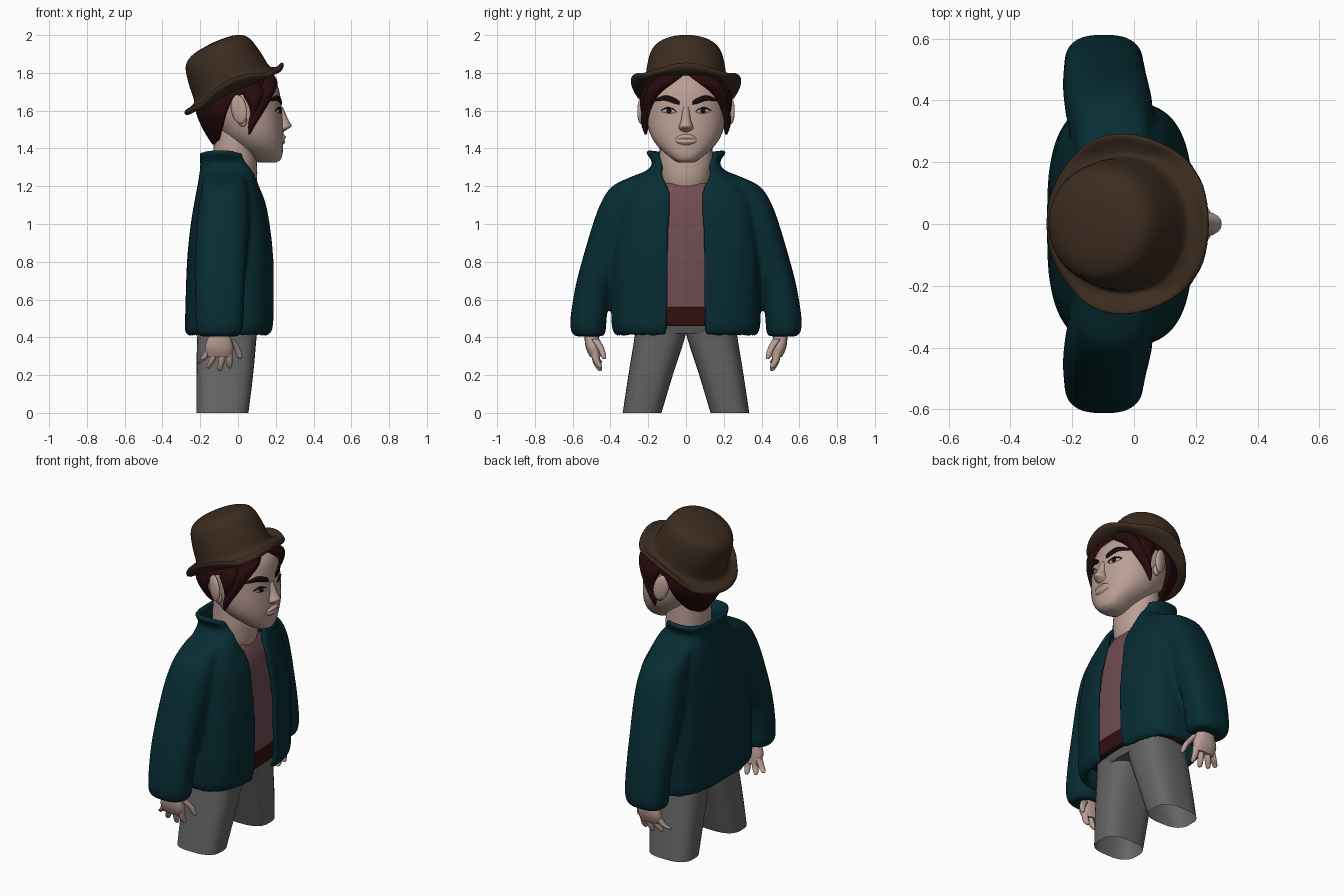
import bpy, bmesh, math
from mathutils import Matrix

if "Cube" in bpy.data.objects:
    bpy.data.objects.remove(bpy.data.objects["Cube"], do_unlink=True)

PARTS = []


def material(name, color):
    mat = bpy.data.materials.new(name)
    mat.use_nodes = True
    mat.diffuse_color = (*color, 1)
    shader = next(n for n in mat.node_tree.nodes if n.type == 'BSDF_PRINCIPLED')
    shader.inputs["Base Color"].default_value = (*color, 1)
    shader.inputs["Roughness"].default_value = 0.9
    return mat


TEAL = material("jacket teal", (.002, .025, .033))
SKIN = material("skin", (.5, .35, .3))
FELT = material("hat brown", (.045, .025, .014))
HAIR = material("dark red hair", (.02, .003, .004))
MAUVE = material("shirt mauve", (.165, .075, .088))
GREY = material("trouser grey", (.13, .13, .13))
LEATHER = material("belt leather", (.03, .005, .005))
DARK = material("brow and iris dark", (.01, .003, .003))
WHITE = material("eye white", (.5, .43, .4))


def add_object(name, bm, mat):
    mesh = bpy.data.meshes.new(name)
    bm.to_mesh(mesh)
    bm.free()
    mesh.materials.append(mat)
    obj = bpy.data.objects.new(name, mesh)
    bpy.context.collection.objects.link(obj)
    PARTS.append(obj)
    return obj


def thicken(obj, amount):
    mod = obj.modifiers.new("thickness", 'SOLIDIFY')
    mod.thickness = amount
    mod.offset = -1


def select(objects):
    bpy.ops.object.select_all(action='DESELECT')
    for obj in objects:
        obj.select_set(True)
    bpy.context.view_layer.objects.active = objects[0]


def smooth_rows(rows, steps=4):
    """Catmull-Rom interpolation between cross-section rows."""
    out = []
    for i in range(len(rows) - 1):
        a, b = rows[max(i - 1, 0)], rows[i]
        c, d = rows[i + 1], rows[min(i + 2, len(rows) - 1)]
        for k in range(steps):
            t = k / steps
            out.append([q + t / 2 * (r - p + t * (2 * p - 5 * q + 4 * r - s
                        + t * (3 * (q - r) + s - p)))
                        for p, q, r, s in zip(a, b, c, d)])
    return out + [list(rows[-1])]


def power(value, exponent):
    return math.copysign(abs(value) ** exponent, value)


def loft(name, mat, rows, e=2.2, n=32, is_open=False, caps=True):
    """Skin rows of (z, back x, front x, low y, high y, front opening angle)."""
    bm = bmesh.new()
    rings = []
    for z, x0, x1, y0, y1, gap in smooth_rows(rows):
        span = 2 * (math.pi - gap) if is_open else 2 * math.pi
        start = gap if is_open else 0
        count = n + 1 if is_open else n
        ring = []
        for i in range(count):
            t = start + span * i / n
            x = (x0 + x1) / 2 + (x1 - x0) / 2 * power(math.cos(t), 2 / e)
            y = (y0 + y1) / 2 + (y1 - y0) / 2 * power(math.sin(t), 2 / e)
            ring.append(bm.verts.new((x, y, z)))
        rings.append(ring)
    for low, high in zip(rings, rings[1:]):
        for i in range(n):
            j = (i + 1) % len(low)
            bm.faces.new((low[i], low[j], high[j], high[i]))
    if caps and not is_open:
        bm.faces.new(rings[0][::-1])
        bm.faces.new(rings[-1])
    return add_object(name, bm, mat)


def centred(rows):
    """Rows of (z, back, front, half width) become full rows."""
    return [(z, x0, x1, -w, w, 0) for z, x0, x1, w in rows]


def sided(rows, s):
    """Rows of (z, back, front, inner y, outer y) placed on side s."""
    return [(z, x0, x1, *sorted((s * a, s * b)), 0) for z, x0, x1, a, b in rows]


def strand(name, mat, points, s, n=12):
    """Tapered strand through (x, y, z, x radius, y radius), lowest point first."""
    rows = [(z, x - rx, x + rx, y - ry, y + ry) for x, y, z, rx, ry in points]
    return loft(name, mat, sided(rows, s), 2, n)


# Trousers, open at the knee, and belt
for s, side in ((1, "left"), (-1, "right")):
    loft(side + "_trouser_leg", GREY, sided([
        (0, -.22, .055, .13, .335), (.2, -.22, .08, .07, .305),
        (.42, -.215, .1, .0, .27), (.5, -.2, .11, .0, .27)], s), 2.8, caps=False)
loft("trouser_waist", GREY, centred([
    (.42, -.2, .1, .26), (.48, -.2, .12, .28), (.55, -.2, .125, .28)]), 2.6)
loft("belt", LEATHER, centred([
    (.46, -.2, .14, .28), (.47, -.21, .15, .29),
    (.55, -.21, .15, .29), (.56, -.2, .14, .28)]), 2.8)

# Shirt
loft("shirt", MAUVE, centred([
    (.54, -.2, .145, .29), (.8, -.2, .15, .31), (1, -.19, .14, .3),
    (1.12, -.18, .125, .27), (1.18, -.17, .103, .2), (1.215, -.15, .085, .14)]), 2.6)

# Jacket body with open front and standing collar
JACKET = [
    (.405, -.255, .15, .37, .1), (.43, -.28, .18, .385, .1), (.5, -.28, .19, .395, .1),
    (.8, -.27, .19, .39, .095), (1, -.25, .17, .37, .09), (1.12, -.23, .145, .35, .085),
    (1.2, -.215, .115, .31, .095), (1.26, -.205, .1, .24, .125), (1.3, -.2, .085, .19, .13),
    (1.33, -.2, .065, .18, .135), (1.38, -.205, .04, .215, .155)]
ROUND = 3
jacket = loft("jacket", TEAL, [
    (z, x0, x1, -w, w, math.asin((gap / w) ** (ROUND / 2)))
    for z, x0, x1, w, gap in JACKET], ROUND, 48, True)
thicken(jacket, .03)
jacket_pieces = [jacket]

for s, side in ((1, "left"), (-1, "right")):
    # Sleeve
    sleeve = loft(side + "_sleeve", TEAL, sided([
        (.405, -.2, .0, .44, .585), (.43, -.22, .02, .425, .607), (.5, -.225, .03, .42, .612),
        (.66, -.228, .035, .395, .587), (.8, -.23, .045, .33, .552), (1, -.22, .06, .25, .493),
        (1.12, -.205, .06, .2, .447), (1.2, -.19, .05, .15, .39), (1.25, -.18, .04, .12, .29),
        (1.28, -.16, .02, .12, .21)], s), 2.6)
    PARTS.remove(sleeve)
    jacket_pieces.append(sleeve)
    # Hand with four fingers and a thumb
    loft(side + "_palm", SKIN, sided([
        (.295, -.165, -.035, .452, .508), (.35, -.175, -.025, .455, .532),
        (.44, -.14, -.05, .465, .54)], s), 2.4, 16)
    fingers = ((-.155, -.205, .26), (-.12, -.155, .235), (-.08, -.095, .222), (-.048, -.045, .235))
    for i, (base, tip, low) in enumerate(fingers):
        mid = (base + tip) / 2
        strand(f"{side}_finger_{i + 1}", SKIN, [
            (tip, .455, low, .004, .004), (tip, .458, low + .01, .013, .014),
            (mid, .475, (low + .32) / 2, .017, .019), (base, .485, .33, .02, .022)], s)
    strand(side + "_thumb", SKIN, [
        (.01, .432, .285, .004, .004), (.01, .435, .295, .013, .013),
        (-.005, .45, .34, .018, .018), (-.04, .48, .39, .022, .022)], s)

# Weld sleeves into the body with soft shoulder folds
select(jacket_pieces)
bpy.ops.object.convert(target='MESH')
bpy.ops.object.join()
weld = jacket.modifiers.new("weld", 'REMESH')
weld.mode = 'VOXEL'
weld.voxel_size = .011
weld.use_smooth_shade = True
soften = jacket.modifiers.new("soften", 'SMOOTH')
soften.factor = .5
soften.iterations = 12

# Neck and head
loft("neck", SKIN, centred([
    (1.12, -.13, .06, .09), (1.22, -.14, .098, .125), (1.32, -.135, .1, .14),
    (1.4, -.13, .09, .14), (1.5, -.12, .08, .14)]), 2.2)
HEAD = [
    (1.325, .11, .2, .04), (1.34, .08, .225, .068), (1.37, .04, .236, .105),
    (1.41, -.02, .238, .148), (1.46, -.08, .24, .182), (1.52, -.13, .238, .203),
    (1.6, -.18, .232, .215), (1.67, -.2, .225, .216), (1.75, -.19, .2, .19),
    (1.82, -.17, .12, .13)]
loft("head", SKIN, centred(HEAD), 2.2, 40)
loft("nose", SKIN, centred([
    (1.488, .2, .243, .02), (1.503, .2, .264, .038), (1.52, .2, .284, .036),
    (1.555, .2, .265, .025), (1.62, .19, .238, .018)]), 2, 16)
loft("lips", SKIN, centred([
    (1.418, .2, .238, .035), (1.434, .2, .25, .055), (1.447, .2, .246, .062),
    (1.46, .2, .255, .052), (1.476, .2, .239, .03)]), 2.2, 24)


def face_x(y, z):
    """Front surface of the head at a given side offset and height."""
    for a, b in zip(HEAD, HEAD[1:]):
        if a[0] <= z <= b[0]:
            t = (z - a[0]) / (b[0] - a[0])
            _, x0, x1, w = [p + t * (q - p) for p, q in zip(a, b)]
            return (x0 + x1) / 2 + (x1 - x0) / 2 * (1 - abs(y / w) ** 2.2) ** (1 / 2.2)


def plate(name, mat, points, s, lift):
    """Thin strip laid on the face through (y, z, half height)."""
    bm = bmesh.new()
    rows = [[bm.verts.new((face_x(y, z + h * k) + lift, s * y, z + h * k))
             for k in (-1, 0, 1)] for y, z, h in smooth_rows(points)]
    for a, b in zip(rows, rows[1:]):
        for k in range(2):
            quad = (a[k], b[k], b[k + 1], a[k + 1])
            bm.faces.new(quad if s > 0 else quad[::-1])
    thicken(add_object(name, bm, mat), .006)


def ellipsoid(name, mat, centre, size, spin):
    bm = bmesh.new()
    bmesh.ops.create_uvsphere(bm, u_segments=20, v_segments=12, radius=1)
    bm.transform(Matrix.Translation(centre) @ Matrix.Rotation(spin, 4, 'Z')
                 @ Matrix.Rotation(-.2, 4, 'Y') @ Matrix.Diagonal((*size, 1)))
    return add_object(name, bm, mat)


for s, side in ((1, "left"), (-1, "right")):
    # Eyes and brows
    plate(side + "_eye", WHITE, [(.055, 1.593, .002), (.075, 1.598, .012),
          (.1, 1.6, .014), (.128, 1.597, .002)], s, .004)
    plate(side + "_iris", DARK, [(.078, 1.6, .003), (.083, 1.6, .011),
          (.091, 1.6, .014), (.099, 1.6, .011), (.104, 1.6, .003)], s, .006)
    plate(side + "_upper_lid", DARK, [(.052, 1.597, .002), (.075, 1.611, .003),
          (.1, 1.615, .004), (.135, 1.602, .002)], s, .007)
    plate(side + "_brow", DARK, [(.035, 1.642, .008), (.06, 1.652, .015),
          (.11, 1.667, .014), (.165, 1.655, .005)], s, .007)
    # Ear
    ellipsoid(side + "_ear", SKIN, (.005, s * .235, 1.607), (.044, .018, .078), s * .35)
    ellipsoid(side + "_ear_lobe", SKIN, (.022, s * .222, 1.55), (.025, .016, .035), s * .2)
    # Parted fringe and side locks
    strand(side + "_fringe", HAIR, [
        (.06, .213, 1.475, .004, .006), (.075, .215, 1.53, .02, .022),
        (.105, .2, 1.6, .034, .034), (.14, .175, 1.68, .045, .045),
        (.16, .12, 1.745, .05, .07), (.15, .07, 1.79, .04, .06)], s, 16)
    strand(side + "_side_lock", HAIR, [
        (.07, .222, 1.56, .004, .006), (.085, .22, 1.62, .025, .022),
        (.08, .21, 1.69, .055, .03), (.07, .17, 1.75, .045, .03)], s, 16)

# Back hair, wrapping forward under the hat to a central parting
hair = loft("back_hair", HAIR, [
    (z, x0, x1, -w, w, gap) for z, x0, x1, w, gap in (
        (1.42, -.135, .1, .09, 2.3), (1.5, -.185, .15, .175, 1.95),
        (1.6, -.225, .2, .232, 1.75), (1.68, -.222, .225, .232, 1.6),
        (1.73, -.21, .222, .212, .9), (1.78, -.19, .2, .19, .3),
        (1.83, -.17, .13, .14, .05))], 2.2, 36, True)
thicken(hair, .015)

# Hat: brim and crown in one skin, brim sides curled up, tipped backwards
HAT = ((-.012, .19), (-.022, .277), (-.006, .292), (.008, .28), (.014, .245), (.035, .219),
       (.12, .208), (.2, .19), (.24, .16), (.262, .1), (.27, .01))
hat = loft("hat", FELT, centred([(z, -r, r, r) for z, r in HAT]), 2, 56)
for v in hat.data.vertices:
    if v.co.z < .04:
        v.co.z += max(0, abs(v.co.y) - .215) * .7
        v.co.z += max(0, v.co.x - .26) * .6
hat.data.transform(Matrix.Translation((-.02, 0, 1.715))
                   @ Matrix.Rotation(math.radians(-25), 4, 'Y'))

# Smooth shading that keeps hard rims
select(PARTS)
bpy.ops.object.shade_smooth_by_angle(angle=math.radians(45))
